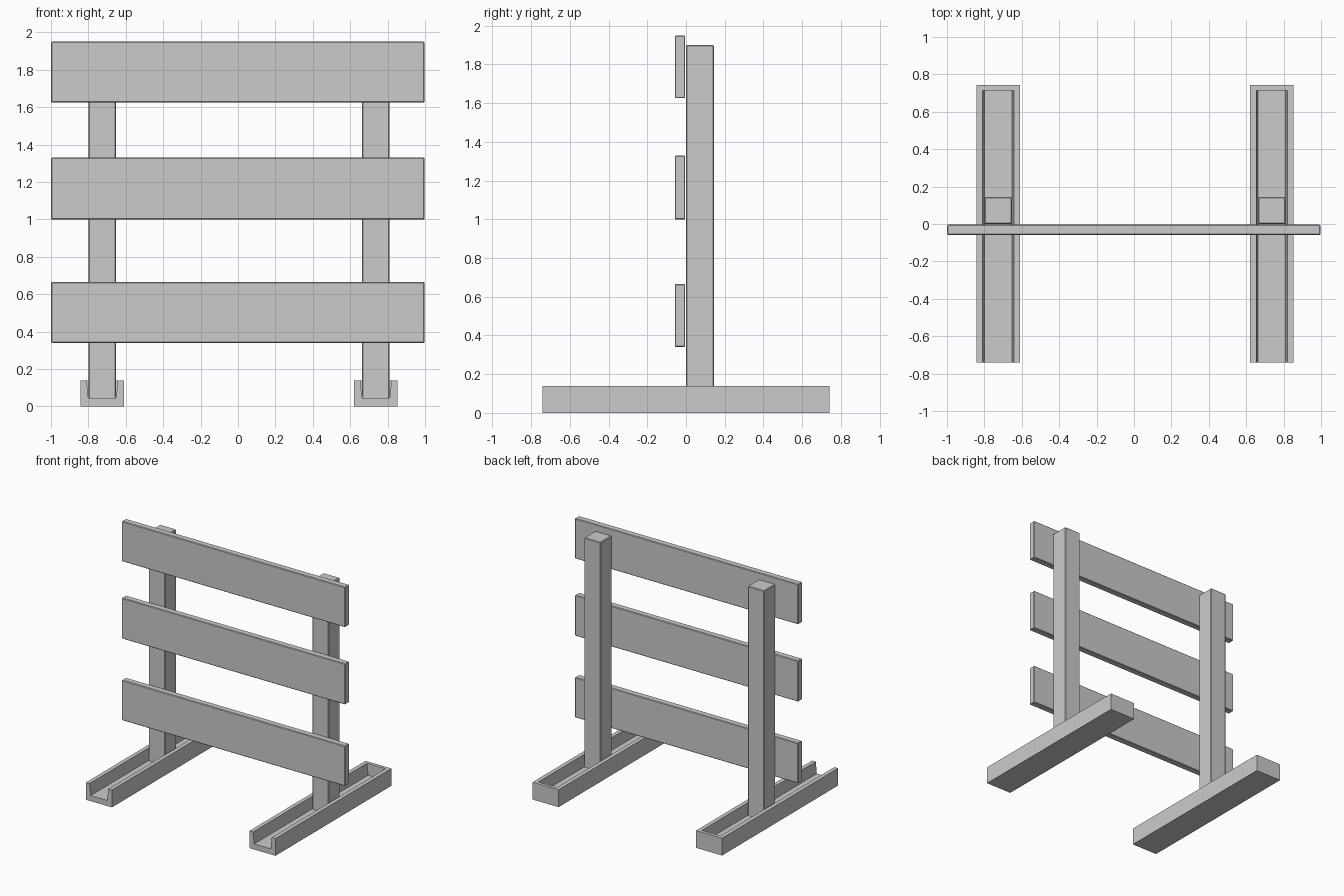
import bpy, bmesh

if "Cube" in bpy.data.objects:
    bpy.data.objects.remove(bpy.data.objects["Cube"])


def add_mesh(name, bm):
    mesh = bpy.data.meshes.new(name)
    bmesh.ops.recalc_face_normals(bm, faces=bm.faces)
    bm.to_mesh(mesh)
    bm.free()
    obj = bpy.data.objects.new(name, mesh)
    bpy.context.collection.objects.link(obj)
    return obj


def box(name, x, y, z, bevel=0.0):
    """Box from (min, max) ranges, with optional worn edges."""
    bm = bmesh.new()
    bmesh.ops.create_cube(bm, size=1)
    for v in bm.verts:
        v.co = [r[0] if c < 0 else r[1] for c, r in zip(v.co, (x, y, z))]
    if bevel:
        bmesh.ops.bevel(bm, geom=bm.edges[:], offset=bevel, segments=1, affect='EDGES')
    return add_mesh(name, bm)


def prism(name, profile, y0, y1):
    """Extrude an xz profile along y."""
    bm = bmesh.new()
    face = bm.faces.new([bm.verts.new((x, y0, z)) for x, z in profile])
    ext = bmesh.ops.extrude_face_region(bm, geom=[face])
    verts = [g for g in ext["geom"] if isinstance(g, bmesh.types.BMVert)]
    bmesh.ops.translate(bm, verts=verts, vec=(0, y1 - y0, 0))
    return add_mesh(name, bm)


# Three horizontal boards on the front
for label, z in (("lower", (0.34, 0.665)), ("middle", (1.0, 1.33)), ("upper", (1.625, 1.95))):
    box(f"{label}_board", (-1, 0.998), (-0.058, -0.004), z, 0.005)

for side, cx in (("left", -0.727), ("right", 0.736)):
    # Upright post standing in the channel of the foot
    box(f"{side}_post", (cx - 0.072, cx + 0.074), (0, 0.144), (0.04, 1.9), 0.005)

    # Foot with a tapered channel, open at the front and closed at the back
    foot = box(f"{side}_foot", (cx - 0.115, cx + 0.117), (-0.74, 0.742), (0, 0.14))
    channel = prism("channel_cutter", [(cx - 0.073, 0.045), (cx + 0.075, 0.045),
                                       (cx + 0.086, 0.16), (cx - 0.084, 0.16)], -0.8, 0.715)
    channel.hide_render = True
    cut = foot.modifiers.new("channel", 'BOOLEAN')
    cut.operation = 'DIFFERENCE'
    cut.solver = 'EXACT'
    cut.object = channel
    bpy.context.view_layer.objects.active = foot
    bpy.ops.object.modifier_apply(modifier=cut.name)
    bpy.data.objects.remove(channel)
